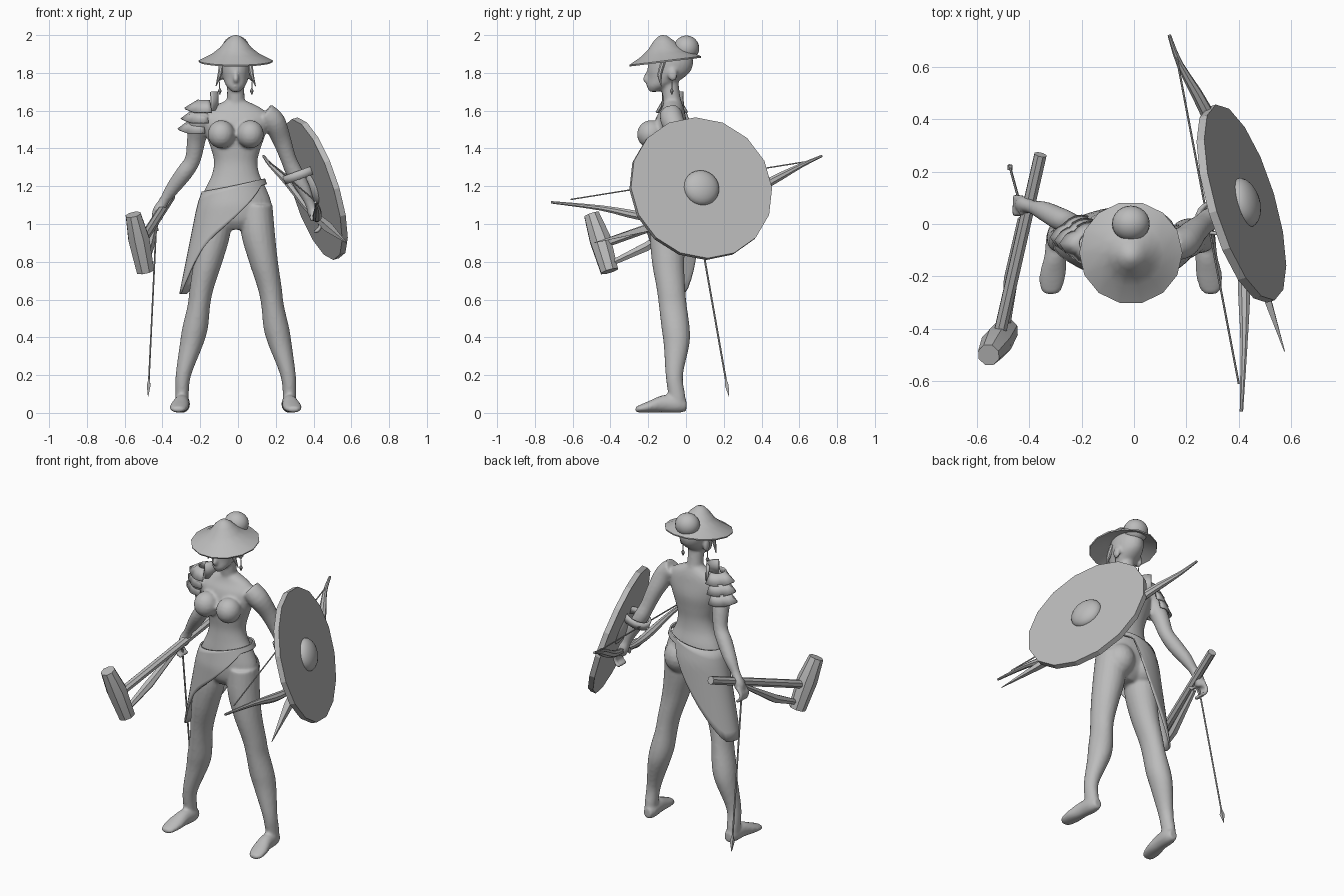
import bpy, bmesh, math
from mathutils import Vector, Matrix

cube = bpy.data.objects.get("Cube")
if cube:
    bpy.data.objects.remove(cube, do_unlink=True)

grey = bpy.data.materials.new("plain_grey")
grey.use_nodes = True
tone = (0.5, 0.5, 0.5, 1)
grey.diffuse_color = tone
grey.node_tree.nodes["Principled BSDF"].inputs["Base Color"].default_value = tone

MID = -0.012  # centre line of the body
X, Y, Z = Vector((1, 0, 0)), Vector((0, 1, 0)), Vector((0, 0, 1))


def finish(bm, name, angle=40, thickness=0):
    """Turn a bmesh into a shaded, coloured object."""
    bmesh.ops.recalc_face_normals(bm, faces=bm.faces)
    mesh = bpy.data.meshes.new(name)
    bm.to_mesh(mesh)
    bm.free()
    obj = bpy.data.objects.new(name, mesh)
    bpy.context.scene.collection.objects.link(obj)
    mesh.materials.append(grey)
    bpy.ops.object.select_all(action='DESELECT')
    obj.select_set(True)
    bpy.context.view_layer.objects.active = obj
    bpy.ops.object.shade_smooth_by_angle(angle=math.radians(angle))
    if thickness:
        solid = obj.modifiers.new("thickness", 'SOLIDIFY')
        solid.thickness = thickness
        solid.offset = 0
    return obj


def refine(rings, steps):
    """Catmull-Rom interpolation between rings."""
    out = []
    for i in range(len(rings) - 1):
        p0, p1 = rings[max(i - 1, 0)], rings[i]
        p2, p3 = rings[i + 1], rings[min(i + 2, len(rings) - 1)]
        for s in range(steps):
            t = s / steps
            out.append([b + t * ((c - a) / 2 + t * ((a - 2.5 * b + 2 * c - d / 2)
                        + t * (1.5 * (b - c) + (d - a) / 2)))
                        for a, b, c, d in zip(p0, p1, p2, p3)])
    return out + [list(rings[-1])]


def loft(bm, rings, plane=None, segs=20, steps=4):
    """Closed skin over rings of (x, y, z, radius[, second radius])."""
    rings = refine([r if len(r) == 5 else (*r, r[3]) for r in rings], steps)
    centres = [Vector(r[:3]) for r in rings]
    whole = (centres[-1] - centres[0]).normalized()
    ref = X if abs(whole.y) > 0.7 else Y
    loops = []
    for i, (c, r) in enumerate(zip(centres, rings)):
        if plane:
            u, v = plane
        else:
            d = (centres[min(i + 1, len(rings) - 1)] - centres[max(i - 1, 0)]).normalized()
            u = d.cross(ref).normalized()
            v = d.cross(u)
        loops.append([bm.verts.new(c + u * r[3] * math.cos(a) + v * r[4] * math.sin(a))
                      for a in (math.tau * (k + 0.5) / segs for k in range(segs))])
    for a, b in zip(loops, loops[1:]):
        for k in range(segs):
            n = (k + 1) % segs
            bm.faces.new((a[k], a[n], b[n], b[k]))
    bm.faces.new(loops[0])
    bm.faces.new(loops[-1])


def ball(bm, centre, size, segs=20):
    bmesh.ops.create_uvsphere(bm, u_segments=segs, v_segments=segs // 2, radius=1,
                              matrix=Matrix.LocRotScale(Vector(centre), None, Vector(size)))


def solid(name, rings, segs=8, steps=1, angle=40):
    bm = bmesh.new()
    loft(bm, rings, segs=segs, steps=steps)
    return finish(bm, name, angle)


# Body: torso, neck and head
body = bmesh.new()
torso = [(.97, -.09, .07, .05), (1.02, -.085, .165, .09), (1.1, -.08, .19, .105),
         (1.18, -.08, .165, .1), (1.26, -.085, .127, .085), (1.33, -.085, .115, .08),
         (1.4, -.085, .132, .087), (1.48, -.085, .16, .095), (1.56, -.08, .18, .08),
         (1.61, -.07, .14, .06), (1.65, -.07, .06, .045)]
loft(body, [(MID, y, z, a, b) for z, y, a, b in torso], (X, Y), 28)
loft(body, [(MID, -.06, 1.57, .06), (MID, -.075, 1.66, .047), (MID, -.09, 1.78, .047)])
head = [(1.7, -.17, .02, .025), (1.73, -.145, .05, .06), (1.77, -.11, .067, .092),
        (1.81, -.09, .078, .115), (1.86, -.08, .082, .118), (1.91, -.08, .07, .1),
        (1.94, -.08, .03, .05)]
loft(body, [(MID, y, z, a, b) for z, y, a, b in head], (X, Y), 24)
loft(body, [(MID, -.198, 1.81, .009), (MID, -.213, 1.765, .016), (MID, -.2, 1.75, .01)], segs=10)
ball(body, (MID, -.195, 1.73), (.022, .015, .009))

# Paired parts: chest, hips, ears, legs and feet
leg = [(.11, -.085, 1.1, .085, .1), (.118, -.095, .95, .09, .097), (.147, -.095, .8, .077, .086),
       (.18, -.08, .66, .064, .076), (.195, -.07, .57, .06, .074), (.215, -.055, .45, .068, .075),
       (.235, -.05, .36, .062, .068), (.277, -.062, .2, .041, .046), (.285, -.05, .1, .036, .045),
       (.285, -.045, .04, .035, .045)]
foot = [(.28, .002, .04, .025, .03), (.282, -.04, .046, .04, .046), (.288, -.12, .048, .042, .046),
        (.298, -.19, .034, .05, .032), (.304, -.245, .022, .042, .02), (.305, -.268, .018, .022, .013)]
for side in (-1, 1):
    def flip(rings):
        return [(MID + side * r[0], *r[1:]) for r in rings]
    loft(body, flip(leg), (X, Y))
    loft(body, flip(foot), (X, Z))
    ball(body, (MID + side * .077, -.185, 1.475), (.072, .075, .075))
    ball(body, (MID + side * .085, -.045, 1.07), (.09, .095, .1))
    ball(body, (MID + side * .083, -.07, 1.79), (.013, .026, .036))

# Arms with curled hands
left_arm = [(.14, -.08, 1.585, .06), (.19, -.07, 1.54, .061), (.23, -.03, 1.45, .05),
            (.265, 0, 1.35, .042), (.295, .02, 1.28, .044), (.345, .03, 1.19, .037),
            (.38, .04, 1.11, .026), (.4, .05, 1.06, .032), (.415, .05, 1.02, .026)]
right_arm = [(-.16, -.08, 1.585, .06), (-.2, -.07, 1.54, .061), (-.22, -.03, 1.45, .05),
             (-.24, 0, 1.34, .042), (-.285, .02, 1.27, .044), (-.345, .05, 1.19, .037),
             (-.39, .065, 1.125, .026), (-.42, .075, 1.07, .032), (-.432, .07, 1.03, .026)]
for arm, side in ((left_arm, 1), (right_arm, -1)):
    loft(body, arm)
    x, y, z = arm[-1][:3]
    for k in range(4):
        fy = y + (k - 1.5) * .021
        loft(body, [(x, fy, z + .02, .012), (x + side * .022, fy, z - .02, .012),
                    (x + side * .008, fy, z - .055, .011), (x - side * .015, fy, z - .06, .01)], segs=8)
    loft(body, [(x, y - .02, z + .05, .014), (x - side * .025, y - .045, z + .02, .013),
                (x - side * .022, y - .05, z - .01, .01)], segs=8)
figure = finish(body, "body")
remesh = figure.modifiers.new("blend", 'REMESH')
remesh.mode = 'VOXEL'
remesh.voxel_size = .009
remesh.use_smooth_shade = True
relax = figure.modifiers.new("relax", 'SMOOTH')
relax.factor = .5
relax.iterations = 4

# Hair: bun, loose strands, and drop earrings
bm = bmesh.new()
ball(bm, (MID, .002, 1.93), (.072, .068, .068), 24)
finish(bm, "hair_bun")
for side, word in ((-1, "right"), (1, "left")):
    x = MID + side * .085
    solid(word + "_hair_strand", [(x - side * .01, -.12, 1.86, .014), (x, -.14, 1.79, .012),
                                  (x + side * .02, -.13, 1.73, .002)], steps=3)
    solid(word + "_earring", [(x, -.075, 1.755, .003), (x, -.075, 1.72, .003),
                              (x, -.075, 1.705, .011), (x, -.075, 1.685, .003)], steps=1)

# Pointed wide-brim hat, tilted forward
bm = bmesh.new()
profile = [(0, .137), (.025, .13), (.055, .104), (.085, .068), (.125, .037), (.197, 0),
           (.195, -.008), (.1, .035), (0, .05)]
verts = [bm.verts.new((r, 0, z)) for r, z in profile]
edges = [bm.edges.new(pair) for pair in zip(verts, verts[1:])]
bmesh.ops.spin(bm, geom=verts + edges, axis=Z, cent=(0, 0, 0), angle=math.tau, steps=14)
bmesh.ops.remove_doubles(bm, verts=bm.verts, dist=.0005)
hat = finish(bm, "hat", 35)
hat.location = (MID, -.11, 1.865)
hat.rotation_euler.x = math.radians(7)

# Wrap skirt, long on the right and open on the left
bm = bmesh.new()
COLS, ROWS = 40, 10
grid = []
for k in range(COLS):
    a = math.tau * k / COLS
    c, s = math.cos(a), math.sin(a)
    top = 1.205 + .035 * c
    if s > 0:
        hem = max(.63, 1.04 + .47 * c)
    else:
        hem = 1.04 + .2 * c - (.22 * c ** 6 if c < 0 else 0)
    hem = min(hem, top - .03)
    column = []
    for j in range(ROWS + 1):
        z = top + (hem - top) * j / ROWS
        flare = min(1, max(0, (1.24 - z) / .14))
        width = .15 + .05 * flare + (.2 * max(0, 1.1 - z) if c < 0 else 0)
        depth = .115 + .025 * flare
        column.append(bm.verts.new((MID + width * c, -.075 + depth * s, z)))
    grid.append(column)
for k in range(COLS):
    a, b = grid[k], grid[(k + 1) % COLS]
    for j in range(ROWS):
        bm.faces.new((a[j], b[j], b[j + 1], a[j + 1]))
finish(bm, "wrap_skirt", 40, .01)


# Layered shoulder guard with pointed plates
def plate(name, centre, r_top, r_low, drop, spike, facing=math.pi, spread=1.9):
    bm = bmesh.new()
    n, rows = 12, []
    for k in range(n + 1):
        t = 2 * k / n - 1
        a = facing + t * spread
        tip = spike * max(0, 1 - abs(t) * 3)
        d = Vector((math.cos(a), math.sin(a), 0))
        rows.append([bm.verts.new(Vector(centre) + d * r_top),
                     bm.verts.new(Vector(centre) + d * (r_low + tip) - Z * (drop - tip * .6))])
    for a, b in zip(rows, rows[1:]):
        bm.faces.new((a[0], b[0], b[1], a[1]))
    finish(bm, name, 30, .01)


for k, word in enumerate(("upper", "middle", "lower")):
    plate(word + "_shoulder_plate", (-.165 - .018 * k, -.075 + .012 * k, 1.655 - .055 * k),
          .045 + .012 * min(k, 1), .082, .065, .035)
plate("shoulder_collar", (-.165, -.07, 1.7), .055, .06, .1, 0, 0, 1.2)

# Round shield with a domed boss on its outer face
outward = Vector((1, .3, .32)).normalized()
turn = outward.to_track_quat('Z', 'Y').to_matrix().to_4x4()
place = Matrix.Translation((.41, .078, 1.187)) @ turn
bm = bmesh.new()
bmesh.ops.create_cone(bm, cap_ends=True, segments=16, radius1=.39, radius2=.39, depth=.032, matrix=place)
finish(bm, "shield", 20)
bm = bmesh.new()
ball(bm, (0, 0, .012), (.097, .097, .055), 24)
bm.transform(place)
finish(bm, "shield_boss")

# Shield strap around the forearm
bm = bmesh.new()
bmesh.ops.create_cone(bm, segments=18, radius1=.062, radius2=.062, depth=.045)
strap = finish(bm, "shield_strap", 40, .012)
strap.location = (.325, .025, 1.26)
strap.rotation_euler = (0, math.radians(-20), 0)
strap.scale.x = 1.3

# Bow, string and dagger in the left hand
solid("bow", [(.135, .72, 1.36, .007), (.175, .61, 1.31, .013), (.27, .44, 1.22, .025),
              (.36, .22, 1.1, .023), (.4, .06, 1.05, .015), (.415, -.1, 1.03, .02),
              (.42, -.25, 1.045, .025), (.42, -.45, 1.085, .015), (.41, -.715, 1.115, .007)], steps=3)
solid("bow_string", [(.163, .635, 1.33, .004), (.4, -.61, 1.13, .004)], 6)
solid("dagger", [(.39, .09, 1.065, .014), (.42, -.01, 1.035, .02), (.475, -.18, .985, .027),
                 (.575, -.487, .9, .002)], 4)

# Hammer in the right hand
solid("hammer_shaft", [(-.357, .265, 1.145, .025), (-.52, -.45, .89, .025)])
solid("hammer_brace", [(-.43, .02, 1.03, .014), (-.47, -.21, .88, .027), (-.49, -.4, .79, .016)], 6)
solid("hammer_head", [(-.555, -.5, 1.05, .043), (-.525, -.455, .92, .06), (-.49, -.405, .75, .05)], 8, 1, 20)

# Arrow hanging from the right hand
solid("arrow_shaft", [(-.428, .05, 1.09, .005), (-.472, .212, .17, .005)], 6)
solid("arrow_head", [(-.471, .21, .18, .005), (-.473, .216, .145, .014), (-.476, .228, .085, .001)], 4)
